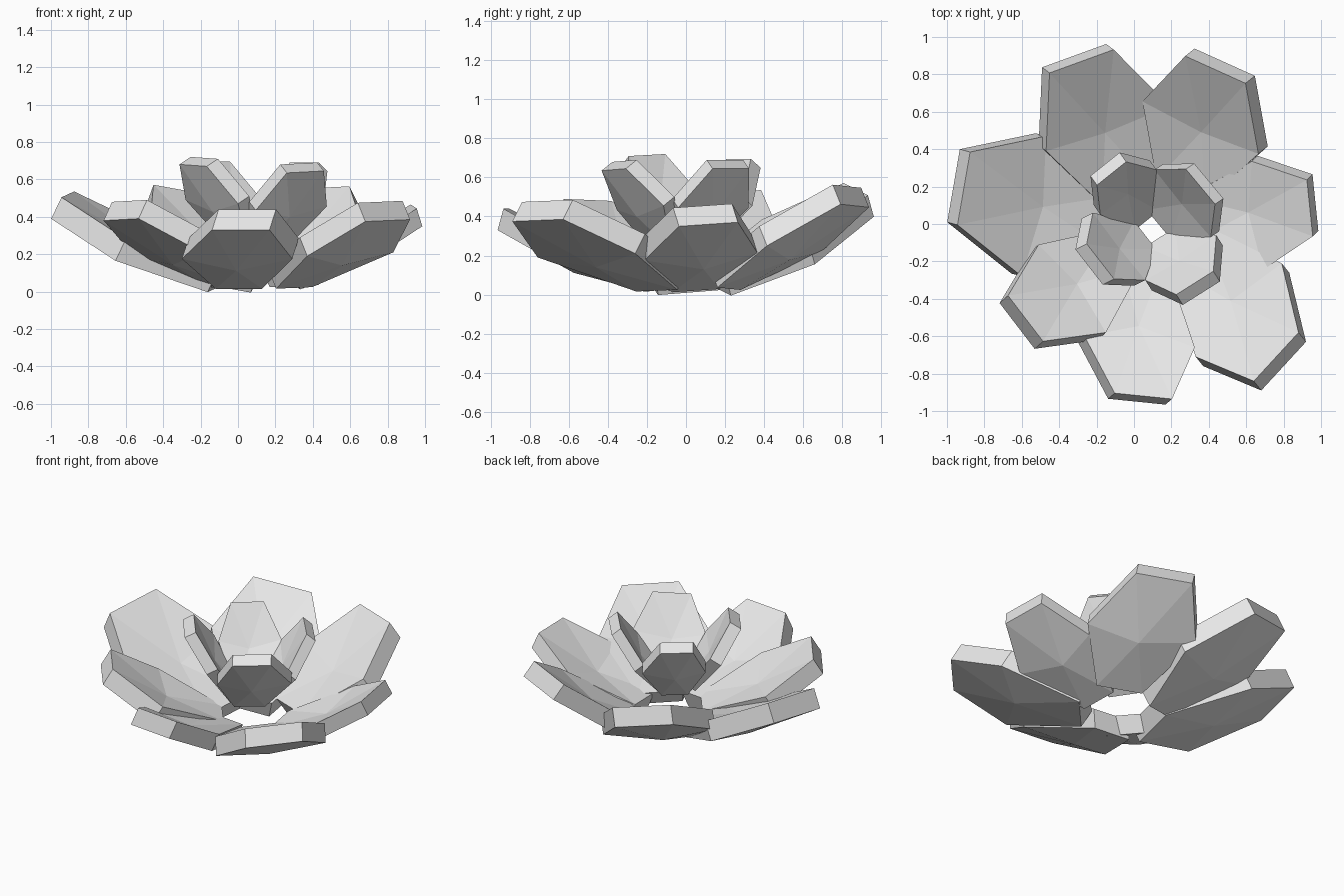
import bpy, bmesh
from mathutils import Vector

stone = bpy.data.materials.new("grey")
stone.diffuse_color = (0.8, 0.8, 0.8, 1)


def petal(name, centre, u, v, base, drop, dish):
    """Thick dished hexagon: u points to the outer edge, v to a side corner,
    base is the middle of the inner edge, drop runs from upper to lower face."""
    c, u, v, drop = Vector(centre), Vector(u), Vector(v), Vector(drop)
    w = Vector(base) - c
    ring = [u + v * 0.52, v, w + v * 0.42, w - v * 0.42, -v, u - v * 0.52]
    bm = bmesh.new()
    top = [bm.verts.new(c + p) for p in ring]
    low = [bm.verts.new(c + p + drop) for p in ring]
    # Bowl centre sits midway along the petal, slightly towards the base
    mid = c + (u + w) * 0.3 + w * 0.1 + drop.normalized() * dish
    mid_top = bm.verts.new(mid)
    mid_low = bm.verts.new(mid + drop)
    for i in range(6):
        j = (i + 1) % 6
        bm.faces.new((top[i], top[j], mid_top))
        bm.faces.new((low[j], low[i], mid_low))
        bm.faces.new((top[j], top[i], low[i], low[j]))
    bmesh.ops.recalc_face_normals(bm, faces=bm.faces)
    me = bpy.data.meshes.new(name)
    bm.to_mesh(me)
    bm.free()
    me.materials.append(stone)
    bpy.context.collection.objects.link(bpy.data.objects.new(name, me))


# Outer ring: centre, outward length, sideways half width, inner edge, thickness
outer = [
    ((0.03, -0.63, 0.285), (0.02, -0.29, 0.155), (-0.295, 0.03, 0.0),
     (0.04, -0.17, 0.125), (-0.035, -0.03, -0.11)),
    ((0.56, -0.46, 0.30), (0.20, -0.25, 0.18), (0.23, 0.25, 0.01),
     (0.26, -0.10, 0.12), (0.04, -0.05, -0.10)),
    ((0.66, 0.045, 0.29), (0.28, 0.04, 0.165), (-0.03, 0.29, 0.02),
     (0.29, 0.02, 0.115), (0.03, 0.03, -0.095)),
    ((0.355, 0.515, 0.335), (0.08, 0.31, 0.22), (0.31, -0.14, 0.015),
     (0.25, 0.18, 0.13), (0.05, 0.04, -0.10)),
    ((-0.14, 0.51, 0.325), (-0.14, 0.36, 0.215), (-0.33, -0.12, 0.06),
     (-0.03, 0.15, 0.13), (-0.04, 0.03, -0.11)),
    ((-0.535, 0.095, 0.31), (-0.375, 0.095, 0.21), (0.065, 0.375, 0.03),
     (-0.08, 0.0, 0.125), (-0.055, 0.015, -0.115)),
    ((-0.33, -0.345, 0.30), (-0.25, -0.16, 0.185), (0.18, -0.235, 0.01),
     (-0.03, -0.12, 0.125), (-0.045, -0.04, -0.10)),
]
for i, (c, u, v, b, d) in enumerate(outer):
    petal(f"outer_petal_{i + 1}", c, u, v, b, d, 0.05)

# Inner ring of steep small petals
inner = [
    ((-0.03, 0.17, 0.50), (-0.09, 0.10, 0.195), (0.15, 0.12, 0.0),
     (0.07, 0.02, 0.27), (-0.035, 0.05, -0.045)),
    ((0.26, 0.11, 0.49), (0.095, 0.09, 0.20), (0.15, -0.18, 0.0),
     (0.13, 0.0, 0.27), (0.045, 0.03, -0.045)),
    ((-0.08, -0.12, 0.52), (-0.10, -0.08, 0.195), (0.14, -0.18, -0.01),
     (0.06, -0.06, 0.28), (-0.06, -0.03, -0.04)),
    ((0.25, -0.18, 0.49), (0.075, -0.135, 0.195), (0.19, 0.12, 0.01),
     (0.14, -0.07, 0.27), (0.035, -0.055, -0.045)),
]
for i, (c, u, v, b, d) in enumerate(inner):
    petal(f"inner_petal_{i + 1}", c, u, v, b, d, 0.03)
